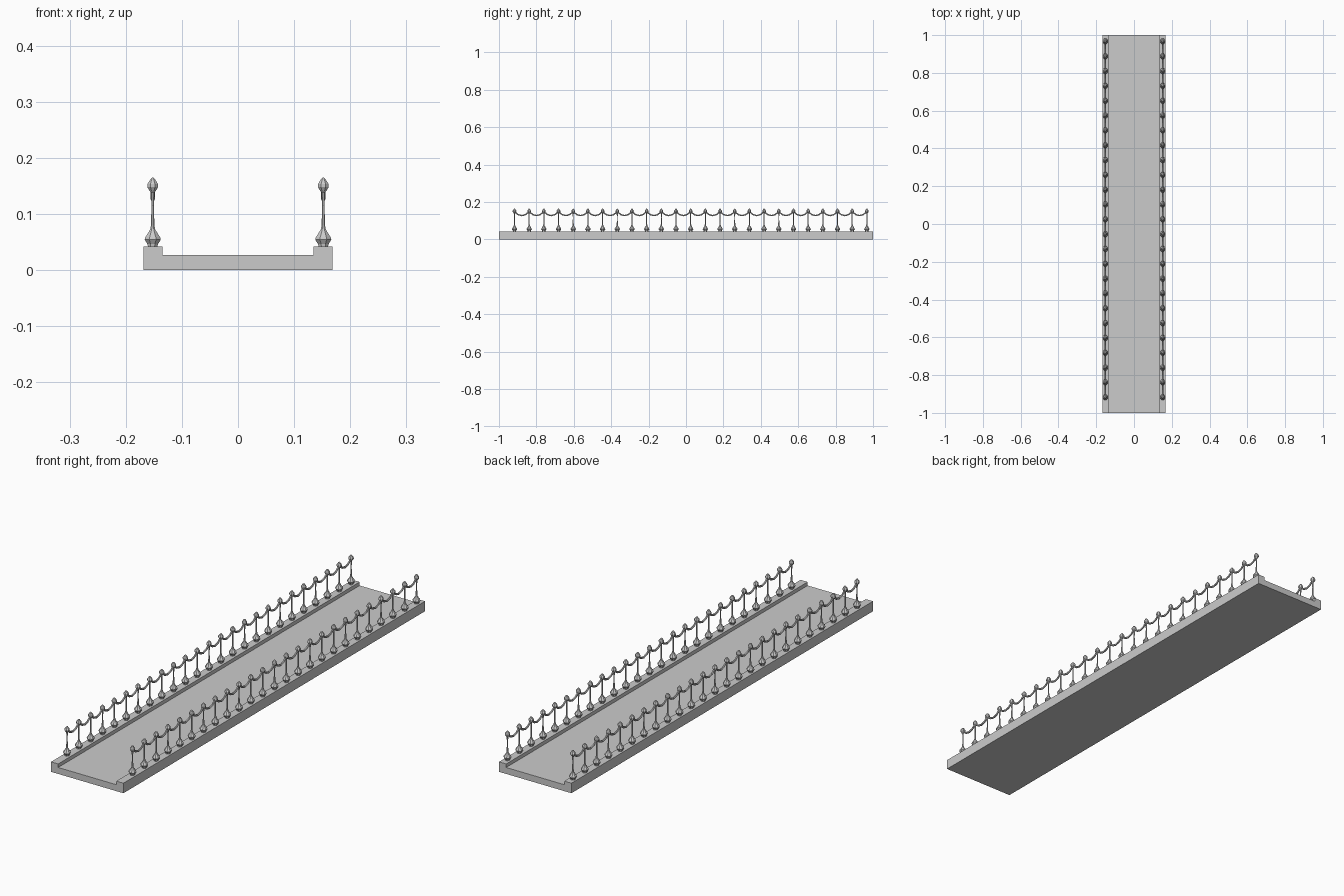
import bpy, bmesh, math
from mathutils import Vector

if "Cube" in bpy.data.objects:
    bpy.data.objects.remove(bpy.data.objects["Cube"])

stone = bpy.data.materials.new("grey stone")
stone.diffuse_color = (0.6, 0.6, 0.6, 1)
stone.use_nodes = True
stone.node_tree.nodes["Principled BSDF"].inputs["Base Color"].default_value = stone.diffuse_color


def finish(name, bm):
    bmesh.ops.recalc_face_normals(bm, faces=bm.faces[:])
    me = bpy.data.meshes.new(name)
    bm.to_mesh(me)
    bm.free()
    me.materials.append(stone)
    ob = bpy.data.objects.new(name, me)
    bpy.context.collection.objects.link(ob)
    return ob


def skin(bm, rings):
    """Join rings of points into a closed tube with capped ends."""
    vs = [[bm.verts.new(p) for p in r] for r in rings]
    n = len(vs[0])
    for a, b in zip(vs, vs[1:]):
        for i in range(n):
            j = (i + 1) % n
            bm.faces.new((a[i], a[j], b[j], b[i]))
    bm.faces.new(vs[0][::-1])
    bm.faces.new(vs[-1])


# Deck with raised kerbs, one cross-section run along y
W, INNER, DECK, KERB = 0.168, 0.135, 0.027, 0.042
section = [(-W, 0), (W, 0), (W, KERB), (INNER, KERB), (INNER, DECK),
           (-INNER, DECK), (-INNER, KERB), (-W, KERB)]
bm = bmesh.new()
skin(bm, [[(x, y, z) for x, z in section] for y in (-1, 1)])
finish("bridge_deck", bm)

# Railing layout
COUNT, START, END, X = 25, -0.917, 0.967, 0.152
STEP = (END - START) / (COUNT - 1)
SIDES = 8
# radius, height: foot, shaft, finial
post = [(0.009, 0.041), (0.010, 0.046), (0.0155, 0.054), (0.0145, 0.058),
        (0.005, 0.072), (0.0032, 0.080), (0.0025, 0.115), (0.0032, 0.138),
        (0.006, 0.141), (0.0105, 0.148), (0.0105, 0.153), (0.0035, 0.163),
        (0.001, 0.1645)]


def ring(r, z, x, y):
    return [(x + r * math.cos(a), y + r * math.sin(a), z)
            for a in (math.tau * (i + 0.5) / SIDES for i in range(SIDES))]


for side, label in ((-1, "left"), (1, "right")):
    # Turned posts
    bm = bmesh.new()
    for k in range(COUNT):
        skin(bm, [ring(r, z, side * X, START + k * STEP) for r, z in post])
    finish(label + "_posts", bm)

    # Sagging ropes between neighbouring posts
    bm = bmesh.new()
    R, TOP, SAG, SEG = 0.0043, 0.148, 0.021, 4
    for k in range(COUNT - 1):
        rings = []
        for s in range(SEG + 1):
            t = s / SEG
            u = 2 * t - 1
            slope = 8 * SAG / 2 * u / STEP
            d = Vector((0, 1, slope)).normalized()
            up = Vector((0, -d.z, d.y))
            c = Vector((side * X, START + (k + t) * STEP,
                        TOP - SAG * (1 - u * u)))
            rings.append([c + R * (math.cos(a) * Vector((1, 0, 0)) + math.sin(a) * up)
                          for a in (math.tau * i / 6 for i in range(6))])
        skin(bm, rings)
    finish(label + "_ropes", bm)
